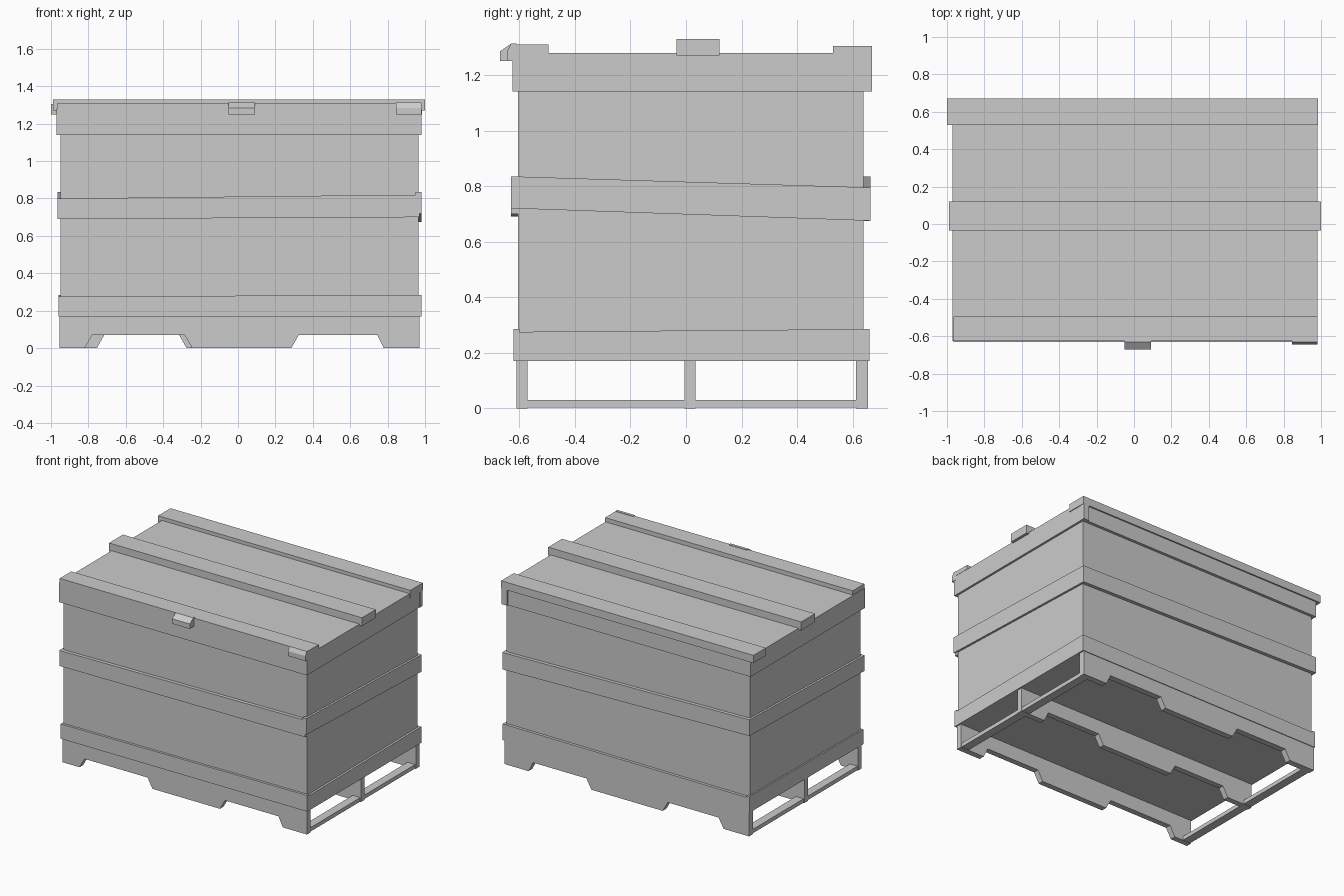
import bpy, bmesh

cube = bpy.data.objects.get("Cube")
if cube:
    bpy.data.objects.remove(cube)

grey = bpy.data.materials.new("plain grey")
grey.use_nodes = True
grey.diffuse_color = (0.6, 0.6, 0.6, 1)
grey.node_tree.nodes["Principled BSDF"].inputs["Base Color"].default_value = (0.6, 0.6, 0.6, 1)


def prism(name, outline, axis, low, high):
    """Extrude an outline along x or y; outline points are (y, z) or (x, z)."""
    bm = bmesh.new()
    def place(p, d):
        return (d, p[0], p[1]) if axis == "x" else (p[0], d, p[1])
    ends = [[bm.verts.new(place(p, d)) for p in outline] for d in (low, high)]
    bm.faces.new(ends[0])
    bm.faces.new(ends[1][::-1])
    n = len(outline)
    for i in range(n):
        j = (i + 1) % n
        bm.faces.new((ends[0][i], ends[1][i], ends[1][j], ends[0][j]))
    bmesh.ops.recalc_face_normals(bm, faces=bm.faces)
    mesh = bpy.data.meshes.new(name)
    bm.to_mesh(mesh)
    bm.free()
    mesh.materials.append(grey)
    obj = bpy.data.objects.new(name, mesh)
    bpy.context.collection.objects.link(obj)
    return obj


def box(name, x, y, z):
    return prism(name, [(y[0], z[0]), (y[1], z[0]), (y[1], z[1]), (y[0], z[1])], "x", *x)


def board(name, axis, span, depth, start, end):
    """Board whose bottom and top heights change from start to end of its span."""
    a, b = span
    outline = [(a, start[0]), (b, end[0]), (b, end[1]), (a, start[1])]
    return prism(name, outline, "y" if axis == "x" else "x", *depth)


# Crate body and lid rim
box("crate_body", (-0.95, 0.965), (-0.605, 0.64), (0.17, 1.2))
box("lid_rim", (-0.97, 0.98), (-0.625, 0.66), (1.14, 1.28))

# Battens across the lid
box("front_lid_batten", (-0.965, 0.982), (-0.625, -0.495), (1.28, 1.31))
box("middle_lid_batten", (-0.99, 1.0), (-0.035, 0.12), (1.27, 1.33))
box("back_lid_batten", (-1.0, 0.985), (0.53, 0.67), (1.25, 1.305))
box("back_corner_post", (0.94, 0.982), (0.64, 0.67), (1.14, 1.25))

# Latches on the front edge
for name, x, front in (("centre_latch", (-0.05, 0.09), -0.67),
                       ("corner_latch", (0.845, 0.982), -0.645)):
    prism(name, [(-0.61, 1.25), (front, 1.25), (front, 1.285), (-0.63, 1.313), (-0.61, 1.313)],
          "x", *x)

# Crooked middle band
board("front_middle_band", "x", (-0.96, 0.97), (-0.63, -0.6), (0.69, 0.80), (0.70, 0.82))
board("back_middle_band", "x", (-0.96, 0.97), (0.63, 0.665), (0.72, 0.835), (0.675, 0.795))
board("left_middle_band", "y", (-0.63, 0.665), (0.95, 0.98), (0.72, 0.835), (0.675, 0.795))
board("right_middle_band", "y", (-0.63, 0.665), (-0.965, -0.94), (0.69, 0.80), (0.72, 0.835))

# Bottom band
low, high = (0.17, 0.275), (0.17, 0.285)
board("front_bottom_band", "x", (-0.96, 0.98), (-0.622, -0.6), low, high)
board("back_bottom_band", "x", (-0.96, 0.98), (0.63, 0.66), low, high)
board("left_bottom_band", "y", (-0.615, 0.66), (0.955, 0.98), low, high)
board("right_bottom_band", "y", (-0.622, 0.66), (-0.96, -0.94), low, high)


# Pallet runners with fork notches
def runner(name, y, notch_left, notch_right):
    top = 0.07
    outline = [(-0.955, 0.0), (notch_left, 0), (notch_left + 0.04, top),
               (notch_right - 0.04, top), (notch_right, 0), (0.285, 0), (0.325, top),
               (0.745, top), (0.78, 0), (0.97, 0), (0.97, 0.18), (-0.955, 0.18)]
    prism(name, outline, "y", *y)


runner("front_runner", (-0.61, -0.57), -0.82, -0.245)
runner("middle_runner", (-0.005, 0.035), -0.755, -0.275)
runner("back_runner", (0.612, 0.655), -0.755, -0.275)

# Bottom cross bars between the runners
for name, x in (("right_cross_bar", (-0.95, -0.89)), ("left_cross_bar", (0.905, 0.965))):
    box(name, x, (-0.59, 0.64), (0.002, 0.03))
